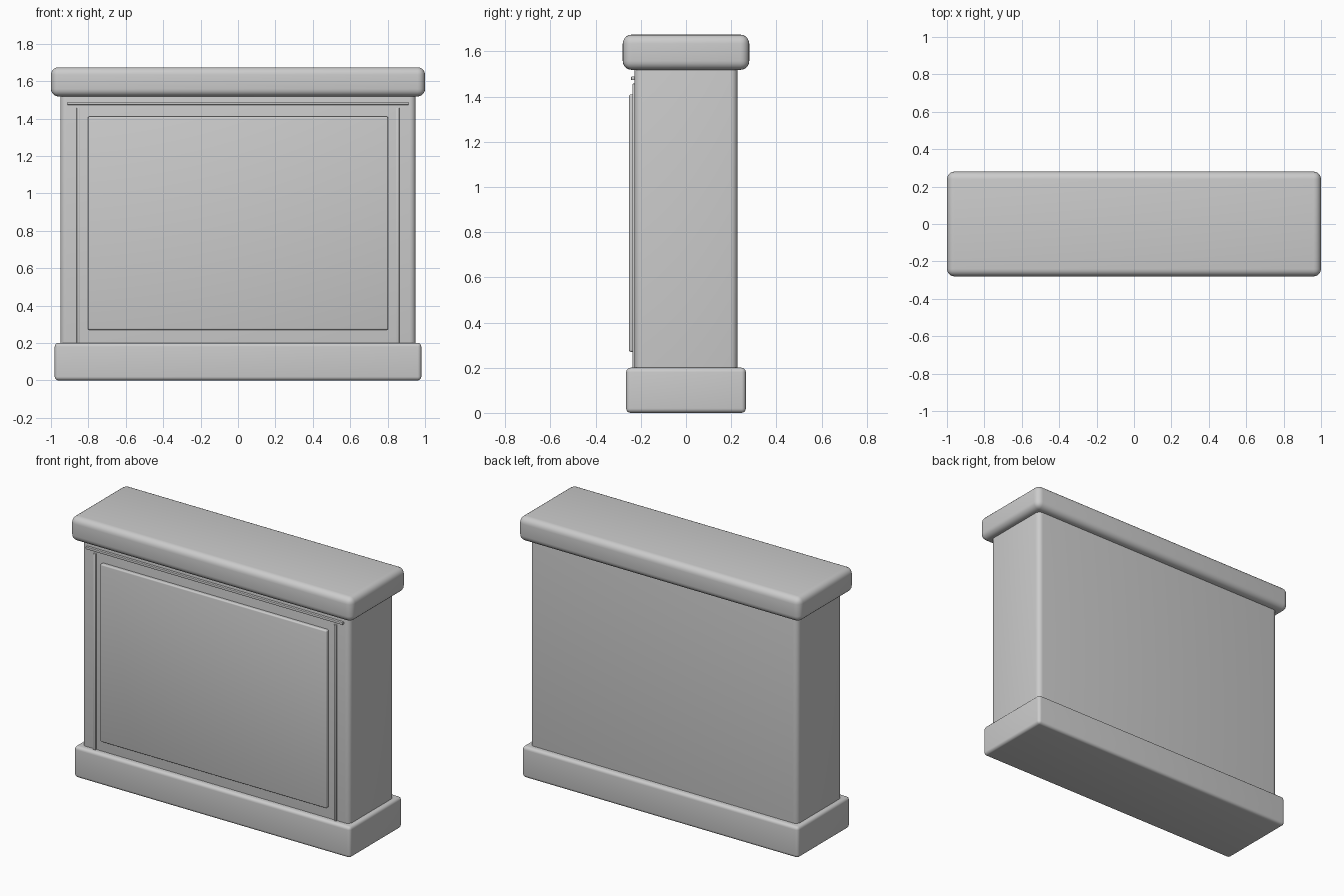
import bpy, bmesh, math

if "Cube" in bpy.data.objects:
    bpy.data.objects.remove(bpy.data.objects["Cube"])


def block(name, x, y, z, bevel, segments=5):
    """Rounded box spanning the given (min, max) ranges."""
    mesh = bpy.data.meshes.new(name)
    bm = bmesh.new()
    bmesh.ops.create_cube(bm, size=1)
    for v in bm.verts:
        v.co = [lo + (c + 0.5) * (hi - lo) for c, (lo, hi) in zip(v.co, (x, y, z))]
    bmesh.ops.bevel(bm, geom=bm.edges[:], offset=bevel, segments=segments,
                    profile=0.5, affect='EDGES')
    bm.to_mesh(mesh)
    bm.free()
    ob = bpy.data.objects.new(name, mesh)
    bpy.context.collection.objects.link(ob)
    bpy.context.view_layer.objects.active = ob
    bpy.ops.object.select_all(action='DESELECT')
    ob.select_set(True)
    bpy.ops.object.shade_smooth_by_angle(angle=math.radians(35))
    return ob


# Plinth, main body and overhanging cap
block("base_plinth", (-0.98, 0.98), (-0.265, 0.265), (0, 0.2), 0.02)
block("body", (-0.95, 0.95), (-0.228, 0.228), (0.12, 1.58), 0.032)
block("top_cap", (-1, 1), (-0.28, 0.28), (1.518, 1.674), 0.04)

# Raised front panel
block("front_panel", (-0.803, 0.803), (-0.252, -0.22), (0.27, 1.41), 0.008, 3)

# Thin vertical trims on either side of the panel
for side, s in (("left", -1), ("right", 1)):
    block(side + "_trim", tuple(sorted((s * 0.845, s * 0.863))),
          (-0.237, -0.22), (0.15, 1.457), 0.003, 2)

# Thin horizontal trim below the cap
block("upper_trim", (-0.912, 0.912), (-0.243, -0.222), (1.473, 1.489), 0.003, 2)
